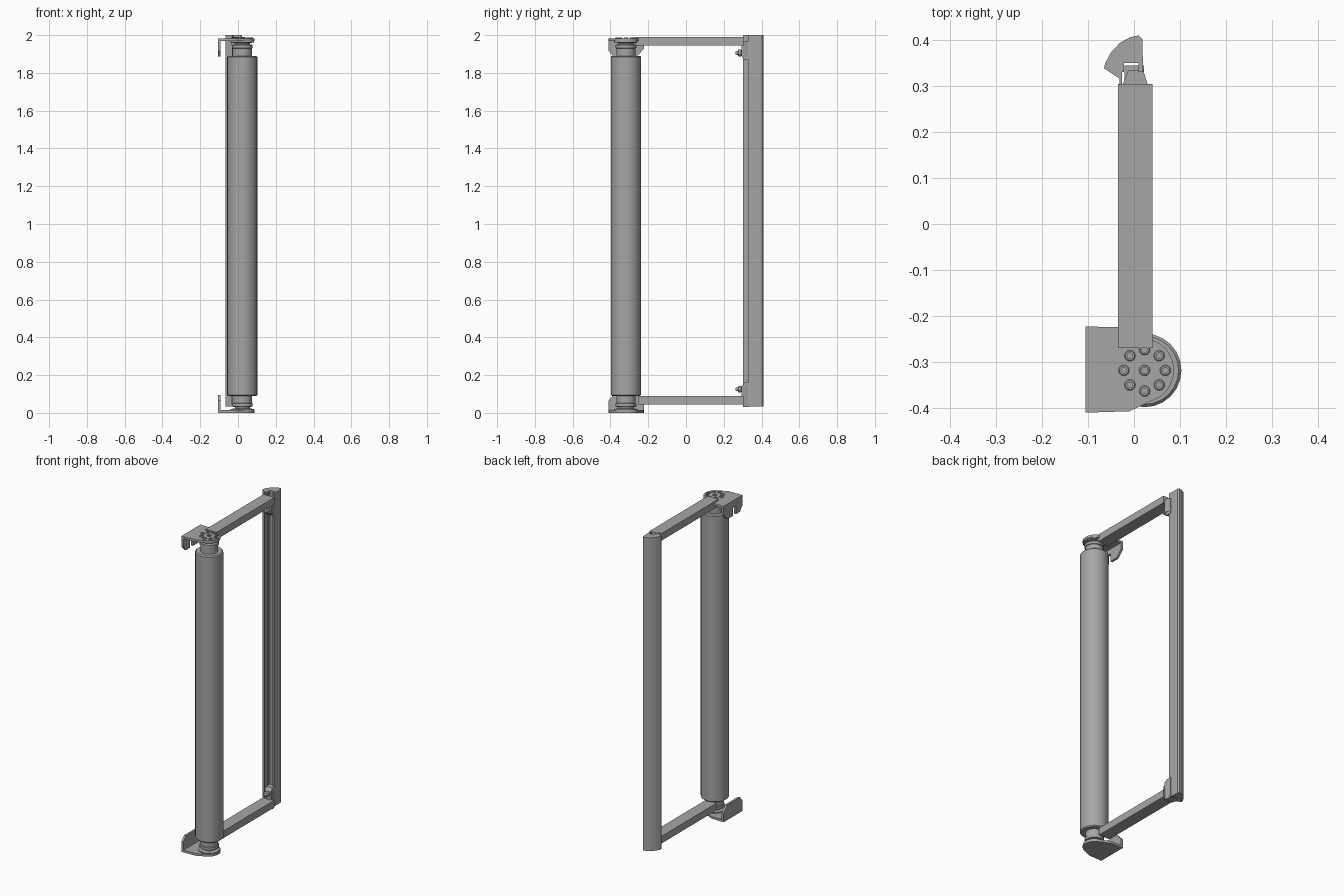
import bpy, bmesh, math
from mathutils import Matrix, Vector

cube = bpy.data.objects.get("Cube")
if cube:
    bpy.data.objects.remove(cube, do_unlink=True)

GREY = (0.38, 0.38, 0.38, 1)
mat = bpy.data.materials.new("mid grey")
mat.use_nodes = True
mat.diffuse_color = GREY
bsdf = mat.node_tree.nodes["Principled BSDF"]
bsdf.inputs["Base Color"].default_value = GREY
bsdf.inputs["Roughness"].default_value = 0.6

CX, CY = 0.023, -0.318   # roller axis


def finish(name, bm, smooth=False):
    bmesh.ops.recalc_face_normals(bm, faces=bm.faces)
    me = bpy.data.meshes.new(name)
    bm.to_mesh(me)
    bm.free()
    me.materials.append(mat)
    ob = bpy.data.objects.new(name, me)
    bpy.context.collection.objects.link(ob)
    if smooth:
        bpy.ops.object.select_all(action='DESELECT')
        ob.select_set(True)
        bpy.context.view_layer.objects.active = ob
        bpy.ops.object.shade_smooth_by_angle(angle=math.radians(35))
    return ob


def prism(name, pts, a, b, axis='z'):
    """Extrude an outline: (x, y) along z, or (y, z) along x."""
    bm = bmesh.new()
    put = (lambda p: (p[0], p[1], a)) if axis == 'z' else (lambda p: (a, p[0], p[1]))
    face = bm.faces.new([bm.verts.new(put(p)) for p in pts])
    out = bmesh.ops.extrude_face_region(bm, geom=[face])
    step = Vector((0, 0, b - a)) if axis == 'z' else Vector((b - a, 0, 0))
    verts = [g for g in out["geom"] if isinstance(g, bmesh.types.BMVert)]
    bmesh.ops.translate(bm, verts=verts, vec=step)
    return finish(name, bm)


def box(name, x0, x1, y0, y1, z0, z1):
    return prism(name, [(x0, y0), (x1, y0), (x1, y1), (x0, y1)], z0, z1)


def lathe(name, profile, loc, sides=24, direction='z'):
    """Spin an (r, h) profile around z, then place it; 'y' lays it along -y."""
    bm = bmesh.new()
    vs = [bm.verts.new((r, 0, h)) for r, h in profile]
    edges = [bm.edges.new(e) for e in zip(vs, vs[1:])]
    bmesh.ops.spin(bm, geom=vs + edges, cent=(0, 0, 0), axis=(0, 0, 1),
                   angle=2 * math.pi, steps=sides)
    bmesh.ops.remove_doubles(bm, verts=bm.verts, dist=1e-5)
    rot = Matrix.Rotation(math.pi / 2, 4, 'X') if direction == 'y' else Matrix()
    bm.transform(Matrix.Translation(loc) @ rot)
    return finish(name, bm, True)


# Roller with slightly eased ends
lathe("roller", [(0, 0.09), (0.074, 0.09), (0.08, 0.096), (0.08, 1.884),
                 (0.074, 1.89), (0, 1.89)], (CX, CY, 0), 24)

# Post: curved back, side wing, front channel with a thin lip
post_outline = [(0.010, 0.41), (0.018, 0.402), (0.020, 0.33), (0.010, 0.33),
                (0.010, 0.35), (-0.022, 0.35), (-0.022, 0.33), (-0.026, 0.33),
                (-0.026, 0.302), (-0.031, 0.302), (-0.031, 0.316), (-0.065, 0.338),
                (-0.063, 0.349), (-0.050, 0.373), (-0.030, 0.394), (-0.008, 0.406)]
prism("post", post_outline, 0.035, 2.0)


def plate_outline():
    """Square mounting side blending into a round nose."""
    arc = [(CX + 0.064 * math.cos(t), CY + 0.068 * math.sin(t))
           for t in [math.radians(-75 + 15 * i) for i in range(11)]]
    return [(-0.105, -0.41), (-0.01, -0.407)] + arc + [(-0.02, -0.224), (-0.105, -0.223)]


def end_set(side, z):
    """Bracket, hub, arm and fixings; z maps depth from the outer face to height."""
    def span(a, b):
        return sorted((z(a), z(b)))

    top = side == "upper"
    prism(side + "_bracket_plate", plate_outline(), *span(0.0, 0.014))

    # Wall flange, with a hook slot in the upper one
    flange = [(-0.41, 0), (-0.41, 0.065), (-0.385, 0.095)]
    if top:
        flange += [(-0.345, 0.095), (-0.345, 0.045), (-0.315, 0.045), (-0.315, 0.095)]
    flange += [(-0.26, 0.095), (-0.223, 0.055), (-0.223, 0)]
    prism(side + "_wall_flange", [(y, z(d)) for y, d in flange], -0.105, -0.092, 'x')

    # Stepped hub between plate and roller
    hub = [(0, 0.012), (0.062, 0.012), (0.062, 0.02), (0.04, 0.024), (0.04, 0.03),
           (0.055, 0.034), (0.055, 0.05), (0.051, 0.052), (0.051, 0.1), (0, 0.1)]
    lathe(side + "_hub", [(r, z(d)) for r, d in hub], (CX, CY, 0))

    # Arm from hub to post
    a0, a1 = (-0.008, 0.037) if top else (0.045, 0.09)
    box(side + "_arm", -0.035, 0.04, -0.27 if top else -0.255, 0.304, *span(a0, a1))

    # Ring of eight bolts around a centre bolt on the outer face
    spots = [(CX, CY)] + [(CX + 0.045 * math.cos(i * math.pi / 4),
                           CY + 0.045 * math.sin(i * math.pi / 4)) for i in range(8)]
    lift = -0.005 if top else 0.0
    bolt = [(0, 0.004), (0.006, 0.004), (0.006, lift), (0.010, lift), (0.012, lift + 0.002),
            (0.012, 0.008)]
    for x, y in spots:
        lathe(side + "_bolt", [(r, z(d)) for r, d in bolt], (x, y, 0), 12)

    # Tapered end bracket that ties the arm to the post channel
    lo, hi = (0.02, 0.115) if top else (0.04, 0.16)
    shoe = [(0.294, lo + 0.01), (0.294, hi - 0.02), (0.31, hi), (0.345, hi),
            (0.345, lo), (0.31, lo)]
    prism(side + "_end_shoe", [(y, z(d)) for y, d in shoe], -0.021, 0.022, 'x')
    cap = [(-0.025, 0.302), (0.03, 0.302), (0.02, 0.335), (-0.012, 0.335)]
    prism(side + "_end_wedge", cap, *span(lo - 0.008, hi - 0.02))

    # Clamp screw facing the roller
    knob = [(0, 0.035), (0.006, 0.035), (0.01, 0.028), (0.01, 0.022), (0.018, 0.018),
            (0.018, 0.006), (0.012, 0), (0, 0)]
    lathe(side + "_clamp_screw", knob, (0.0, 0.296, z(0.077 if top else 0.125)), 12, 'y')


end_set("upper", lambda d: 1.982 - d)
end_set("lower", lambda d: d)
